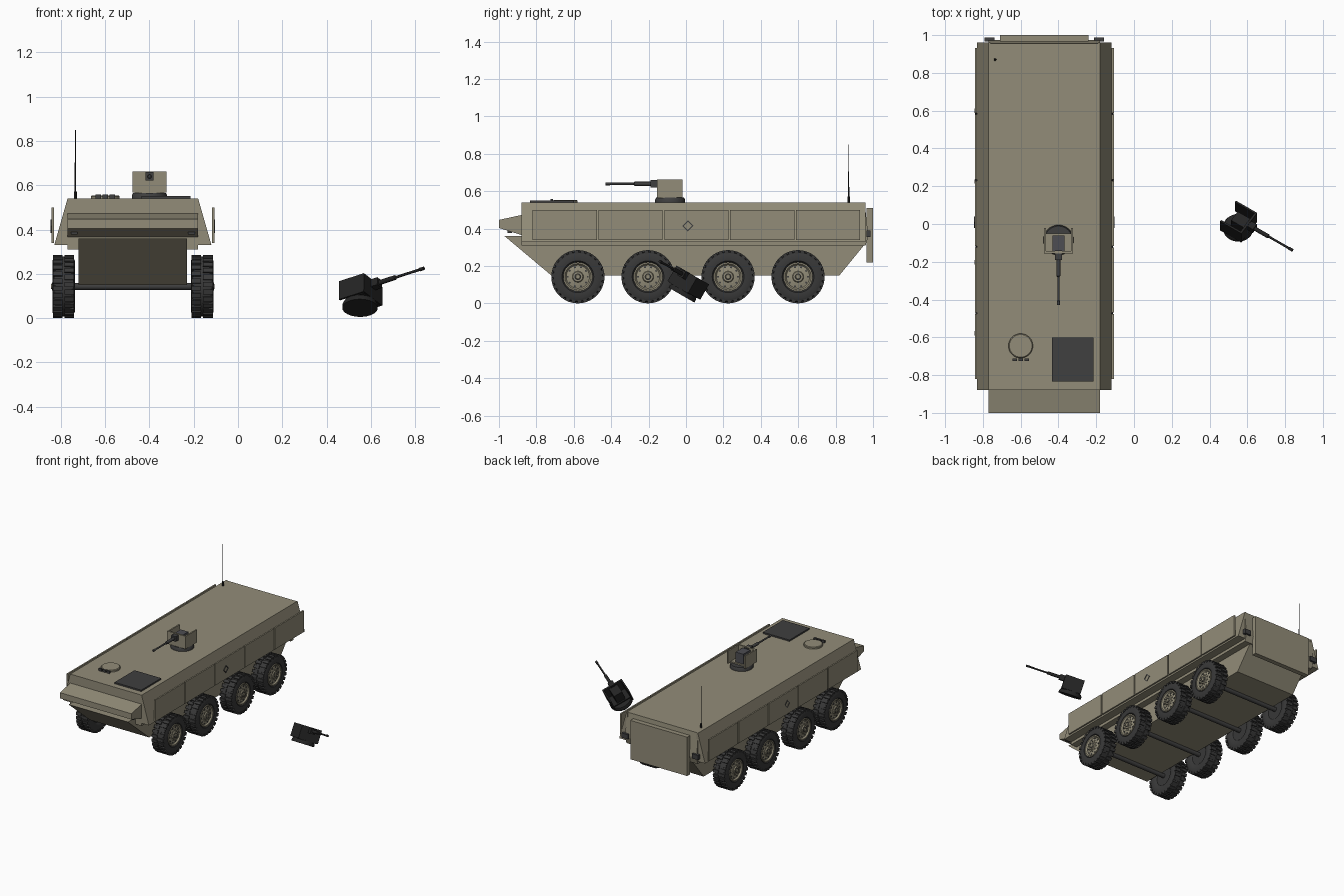
import bpy, bmesh
from math import pi, cos, sin, radians
from mathutils import Matrix, Vector

cube = bpy.data.objects.get("Cube")
if cube:
    bpy.data.objects.remove(cube, do_unlink=True)

CX = -0.475  # vehicle centre line


def material(name, rgb):
    m = bpy.data.materials.new(name)
    m.use_nodes = True
    m.diffuse_color = (*rgb, 1)
    bsdf = m.node_tree.nodes["Principled BSDF"]
    bsdf.inputs["Base Color"].default_value = (*rgb, 1)
    bsdf.inputs["Roughness"].default_value = 0.8
    return m


TAN = material("khaki_armour", (0.29, 0.265, 0.19))
RUBBER = material("tyre_rubber", (0.04, 0.04, 0.04))
DARK = material("dark_metal", (0.05, 0.05, 0.05))
GUN = material("gun_grey", (0.075, 0.075, 0.085))
CHAR = material("charred_black", (0.018, 0.018, 0.018))


def finish(name, bm, mat, matrix=None, smooth=False):
    bmesh.ops.recalc_face_normals(bm, faces=bm.faces)
    mesh = bpy.data.meshes.new(name)
    bm.to_mesh(mesh)
    bm.free()
    mesh.materials.append(mat)
    ob = bpy.data.objects.new(name, mesh)
    bpy.context.collection.objects.link(ob)
    if matrix is not None:
        ob.matrix_world = matrix
    if smooth:
        bpy.ops.object.select_all(action='DESELECT')
        ob.select_set(True)
        bpy.context.view_layer.objects.active = ob
        bpy.ops.object.shade_smooth_by_angle(angle=radians(35))
    return ob


def add_box(bm, lo, hi, turn=Matrix()):
    lo, hi = Vector(lo), Vector(hi)
    m = turn @ Matrix.Translation((lo + hi) / 2) @ Matrix.Diagonal((*(hi - lo), 1))
    bmesh.ops.create_cube(bm, size=1, matrix=m)


def box(name, lo, hi, mat, matrix=None):
    bm = bmesh.new()
    add_box(bm, lo, hi)
    return finish(name, bm, mat, matrix)


def prism(name, pts, axis, a, b, mat):
    """Extrude a closed outline along x (points are y, z) or y (points are x, z)."""
    bm = bmesh.new()
    put = (lambda p, t: (t, p[0], p[1])) if axis == 'x' else (lambda p, t: (p[0], t, p[1]))
    face = bm.faces.new([bm.verts.new(put(p, a)) for p in pts])
    new = bmesh.ops.extrude_face_region(bm, geom=[face])["geom"]
    shift = (b - a, 0, 0) if axis == 'x' else (0, b - a, 0)
    bmesh.ops.translate(bm, vec=shift, verts=[v for v in new if isinstance(v, bmesh.types.BMVert)])
    return finish(name, bm, mat)


def add_lathe(bm, profile, segs, closed=False):
    """Spin (radius, x) points around the x axis."""
    rings = [[bm.verts.new((x, r * sin(2 * pi * i / segs), r * cos(2 * pi * i / segs)))
              for i in range(segs)] for r, x in profile]
    pairs = list(zip(rings, rings[1:])) + ([(rings[-1], rings[0])] if closed else [])
    for p, q in pairs:
        for i in range(segs):
            j = (i + 1) % segs
            bm.faces.new((p[i], p[j], q[j], q[i]))
    if not closed:
        bm.faces.new(rings[0])
        bm.faces.new(rings[-1])


TO_Z = Matrix.Rotation(-pi / 2, 4, 'Y')   # lathe axis x -> z
TO_Y = Matrix.Rotation(-pi / 2, 4, 'Z')   # lathe axis x -> -y


def lathe(name, profile, mat, at, turn=Matrix(), segs=32, closed=False, base=Matrix()):
    bm = bmesh.new()
    add_lathe(bm, profile, segs, closed)
    return finish(name, bm, mat, base @ Matrix.Translation(at) @ turn, True)


# Hull: centre body with nose, sloped sides, lower tub
W = 0.295
prism("centre_hull", [(-0.88, 0.54), (-0.88, 0.473), (-1, 0.447), (-1, 0.404), (-0.88, 0.366),
                      (-0.88, 0.31), (0.96, 0.31), (0.975, 0.36), (0.955, 0.54)],
      'x', CX - W, CX + W, TAN)
for side, s in (("right", -1), ("left", 1)):
    prism(side + "_sloped_side", [(CX + s * (W - 0.01), 0.54), (CX + s * W, 0.54),
                                  (CX + s * 0.355, 0.33), (CX + s * (W - 0.01), 0.33)],
          'y', -0.88, 0.96, TAN)
prism("lower_tub", [(-0.97, 0.36), (-0.72, 0.15), (0.82, 0.15), (0.955, 0.315), (0.955, 0.36)],
      'x', CX - 0.245, CX + 0.245, TAN)
box("rear_ramp", (CX - 0.235, 0.965, 0.22), (CX + 0.235, 1, 0.51), TAN)

# Side armour panels, badge, lamps
for side, s in (("right", -1), ("left", 1)):
    for k in range(5):
        y = -0.82 + k * 0.352
        x0, x1 = sorted((CX + s * 0.357, CX + s * 0.368))
        box(f"{side}_armour_panel_{k + 1}", (x0, y, 0.34), (x1, y + 0.343, 0.5), TAN)
    lathe(side + "_diamond_badge", [(0.022, -0.002), (0.03, -0.002), (0.03, 0.002), (0.022, 0.002)],
          DARK, (CX + s * 0.369, 0.01, 0.415), segs=4, closed=True)
    xl = CX + s * 0.29
    box(side + "_tail_lamp", (xl - 0.026, 0.965, 0.355), (xl + 0.026, 0.987, 0.39), DARK)
    xf = CX + s * 0.265
    box(side + "_head_lamp", (xf - 0.015, -0.955, 0.378), (xf + 0.015, -0.93, 0.395), DARK)

# Deck fittings
box("engine_grille", (-0.435, -0.835, 0.535), (-0.215, -0.6, 0.551), DARK)
lathe("driver_hatch", [(0.065, 0), (0.065, 0.012), (0.06, 0.016)], TAN, (-0.6, -0.645, 0.538), TO_Z)
for k in range(3):
    x = -0.6 + (k - 1) * 0.032
    box(f"periscope_{k + 1}", (x - 0.012, -0.725, 0.538), (x + 0.012, -0.712, 0.558), DARK)
lathe("antenna", [(0.007, 0), (0.007, 0.03), (0.003, 0.035), (0.002, 0.31)],
      CHAR, (-0.735, 0.87, 0.54), TO_Z, segs=8)


# Weapon station, used on the deck and again as wreckage
def weapon_station(prefix, base, shell, metal, dark):
    x, y, z = -0.4, -0.085, 0.64
    lathe(prefix + "turret_ring", [(0.08, 0), (0.08, 0.014), (0.074, 0.026)], dark,
          (x, y, 0.54), TO_Z, base=base)
    bm = bmesh.new()
    for s in (-1, 1):
        a, b = sorted((x + s * 0.066, x + s * 0.076))
        add_box(bm, (a, -0.155, 0.568), (b, -0.02, 0.663))
    add_box(bm, (x - 0.068, -0.155, 0.568), (x + 0.068, -0.143, 0.663))
    add_box(bm, (x - 0.068, -0.15, 0.565), (x + 0.068, -0.05, 0.575))
    finish(prefix + "gun_shield", bm, shell, base)
    box(prefix + "gun_receiver", (x - 0.032, -0.145, 0.575), (x + 0.032, -0.06, 0.65), metal, base)
    box(prefix + "gun_mantlet", (x - 0.019, -0.19, 0.621), (x + 0.019, -0.14, 0.659), dark, base)
    lathe(prefix + "gun_barrel", [(0.011, 0), (0.011, 0.09), (0.006, 0.095), (0.006, 0.22),
                                  (0.008, 0.222), (0.008, 0.245)],
          dark, (x, -0.185, z), TO_Y, segs=12, base=base)


weapon_station("", Matrix(), TAN, GUN, DARK)
aim = Vector((0.835, -0.48, 0.27)).normalized()
up = Vector((0.0075, 0.5, 0.865))
up = (up - aim * up.dot(aim)).normalized()
pose = Matrix((up.cross(aim) * -1, -aim, up)).transposed().to_4x4()
if pose.determinant() < 0:
    pose = Matrix((up.cross(aim), -aim, up)).transposed().to_4x4()
wreck = Matrix.Translation((0.552, 0.026, 0.132)) @ pose @ Matrix.Translation((0.4, 0.085, -0.64))
weapon_station("wrecked_", wreck, CHAR, CHAR, CHAR)

# Wheel masters, outer side toward +x
bm = bmesh.new()
add_lathe(bm, [(0.076, 0.035), (0.085, 0.048), (0.115, 0.051), (0.13, 0.044), (0.135, 0.03),
               (0.135, -0.03), (0.13, -0.044), (0.115, -0.051), (0.08, -0.048), (0.07, -0.04)], 40)
for k in range(26):
    for s in (-1, 1):
        turn = Matrix.Rotation(2 * pi * (k + s / 4) / 26, 4, 'X')
        a, b = sorted((s * 0.005, s * 0.048))
        add_box(bm, (a, -0.011, 0.125), (b, 0.011, 0.142), turn)
tyre = finish("tyre", bm, RUBBER, smooth=True)

bm = bmesh.new()
add_lathe(bm, [(0.078, 0.03), (0.078, 0.047), (0.07, 0.047), (0.062, 0.037), (0.042, 0.041),
               (0.03, 0.043), (0.026, 0.05), (0.014, 0.051), (0.011, 0.056)], 32)
for k in range(10):
    turn = Matrix.Rotation(2 * pi * k / 10, 4, 'X')
    add_box(bm, (0.038, -0.003, 0.035), (0.047, 0.003, 0.041), turn)
hub = finish("hub", bm, TAN, smooth=True)

bm = bmesh.new()
for k in range(10):
    turn = Matrix.Rotation(2 * pi * (k + 0.5) / 10, 4, 'X')
    add_box(bm, (0.036, -0.005, 0.049), (0.0415, 0.005, 0.058), turn)
add_lathe(bm, [(0.018, 0.045), (0.018, 0.0525), (0.014, 0.0525), (0.014, 0.045)], 20, True)
holes = finish("hub_openings", bm, DARK)

# Eight wheels on four axles
for n, y in enumerate((-0.578, -0.203, 0.225, 0.599), 1):
    lathe(f"axle_{n}", [(0.016, -0.31), (0.016, 0.31)], DARK, (CX, y, 0.143), segs=12)
    for side, s in (("right", -1), ("left", 1)):
        place = Matrix.Translation((CX + s * 0.313, y, 0.143))
        if s < 0:
            place = place @ Matrix.Rotation(pi, 4, 'Z')
        for part in (tyre, hub, holes):
            ob = part.copy()
            ob.name = f"{side}_{part.name}_{n}"
            bpy.context.collection.objects.link(ob)
            ob.matrix_world = place
for part in (tyre, hub, holes):
    bpy.data.objects.remove(part, do_unlink=True)
